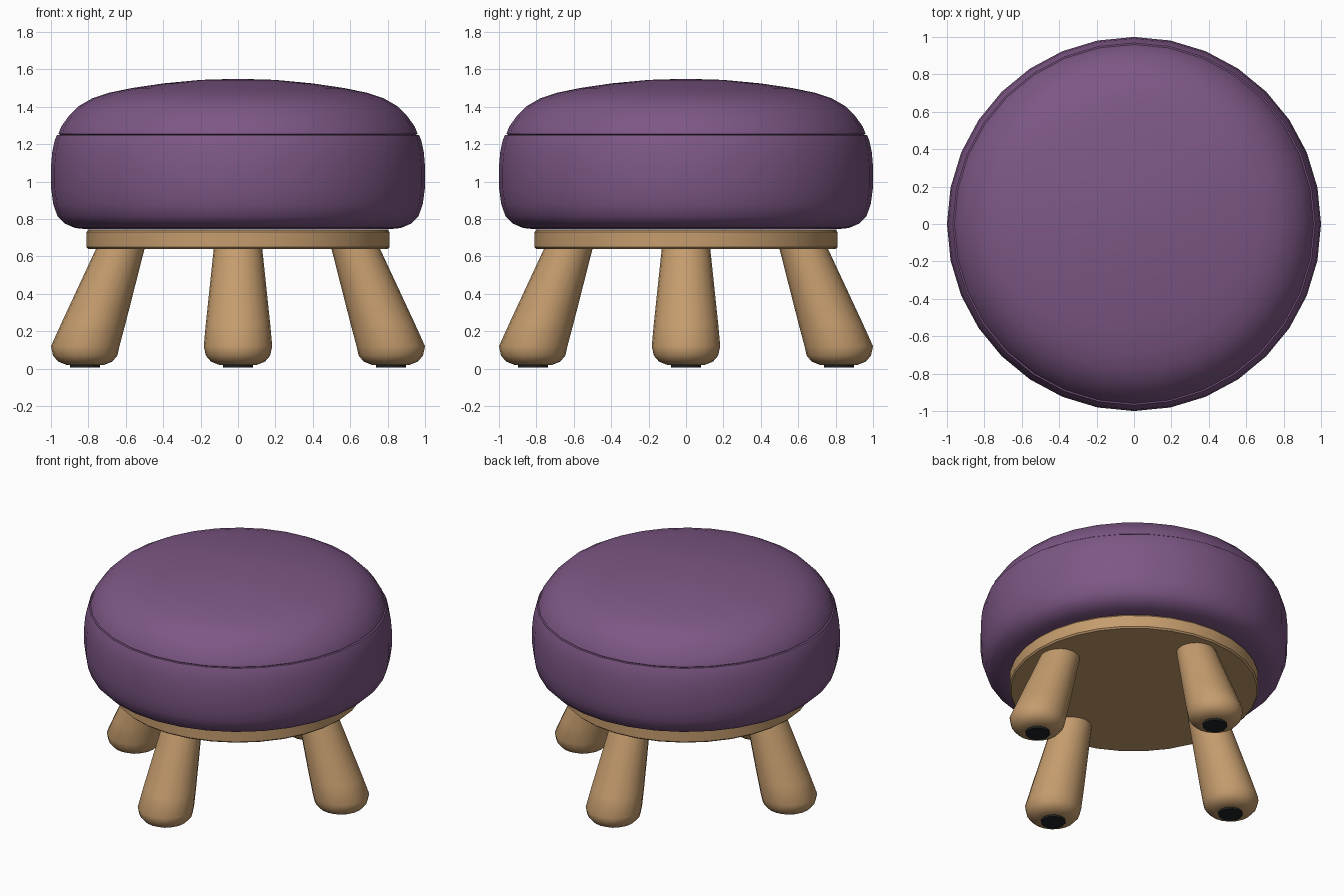
import bpy, bmesh, math

if "Cube" in bpy.data.objects:
    bpy.data.objects.remove(bpy.data.objects["Cube"])


def material(name, rgb):
    m = bpy.data.materials.new(name)
    m.diffuse_color = (*rgb, 1)
    m.use_nodes = True
    m.node_tree.nodes["Principled BSDF"].inputs["Base Color"].default_value = m.diffuse_color
    return m


PURPLE = material("purple fabric", (0.205, 0.095, 0.235))
WOOD = material("light wood", (0.56, 0.335, 0.155))
BLACK = material("black rubber", (0.015, 0.017, 0.018))


def lathe(name, profile, mat, segments=32, lean=None, angle=35):
    """Closed solid of (radius, height) rings; lean(z) gives each ring's x, y centre."""
    bm = bmesh.new()
    rings = []
    for r, z in profile:
        cx, cy = lean(z) if lean else (0, 0)
        if r == 0:
            rings.append([bm.verts.new((cx, cy, z))])
        else:
            rings.append([bm.verts.new((cx + r * math.cos(math.tau * i / segments),
                                        cy + r * math.sin(math.tau * i / segments), z))
                          for i in range(segments)])
    for a, b in zip(rings, rings[1:]):
        for i in range(segments):
            j = (i + 1) % segments
            if len(a) == 1:
                bm.faces.new((a[0], b[j], b[i]))
            elif len(b) == 1:
                bm.faces.new((a[i], a[j], b[0]))
            else:
                bm.faces.new((a[i], a[j], b[j], b[i]))
    bmesh.ops.recalc_face_normals(bm, faces=bm.faces)
    mesh = bpy.data.meshes.new(name)
    bm.to_mesh(mesh)
    bm.free()
    mesh.materials.append(mat)
    ob = bpy.data.objects.new(name, mesh)
    bpy.context.collection.objects.link(ob)
    bpy.ops.object.select_all(action='DESELECT')
    ob.select_set(True)
    bpy.context.view_layer.objects.active = ob
    bpy.ops.object.shade_smooth_by_angle(angle=math.radians(angle))
    return ob


# Cushion side band
lathe("cushion_side", [(0, 0.745), (0.8, 0.745), (0.87, 0.752), (0.925, 0.775),
                       (0.965, 0.815), (0.988, 0.88), (1.0, 0.97), (1.0, 1.08),
                       (0.993, 1.16), (0.98, 1.22), (0.968, 1.25), (0, 1.25)], PURPLE)

# Domed cushion top, slightly inset to form the seam
lathe("cushion_top", [(0, 1.245), (0.945, 1.245), (0.96, 1.256), (0.945, 1.295),
                      (0.905, 1.35), (0.85, 1.405), (0.78, 1.445), (0.69, 1.475),
                      (0.57, 1.50), (0.40, 1.525), (0.2, 1.544), (0, 1.55)], PURPLE)

# Wooden seat board
lathe("seat_board", [(0, 0.64), (0.80, 0.64), (0.81, 0.65), (0.81, 0.73),
                     (0.80, 0.742), (0, 0.742)], WOOD)

# Four splayed legs with rubber feet
LEG = [(0, 0.02), (0.10, 0.02), (0.145, 0.038), (0.172, 0.07), (0.183, 0.12),
       (0.172, 0.24), (0.134, 0.60), (0.128, 0.66), (0, 0.66)]
PAD = [(0, 0.006), (0.08, 0.006), (0.08, 0.03), (0, 0.03)]

for k, side in enumerate(("right", "back", "left", "front")):
    ux, uy = math.cos(k * math.pi / 2), math.sin(k * math.pi / 2)

    def lean(z):
        d = 0.817 - 0.36 * (max(z, 0.12) - 0.12)
        return ux * d, uy * d

    lathe(side + "_leg", LEG, WOOD, 20, lean, 50)
    lathe(side + "_foot_pad", PAD, BLACK, 12, lean)
